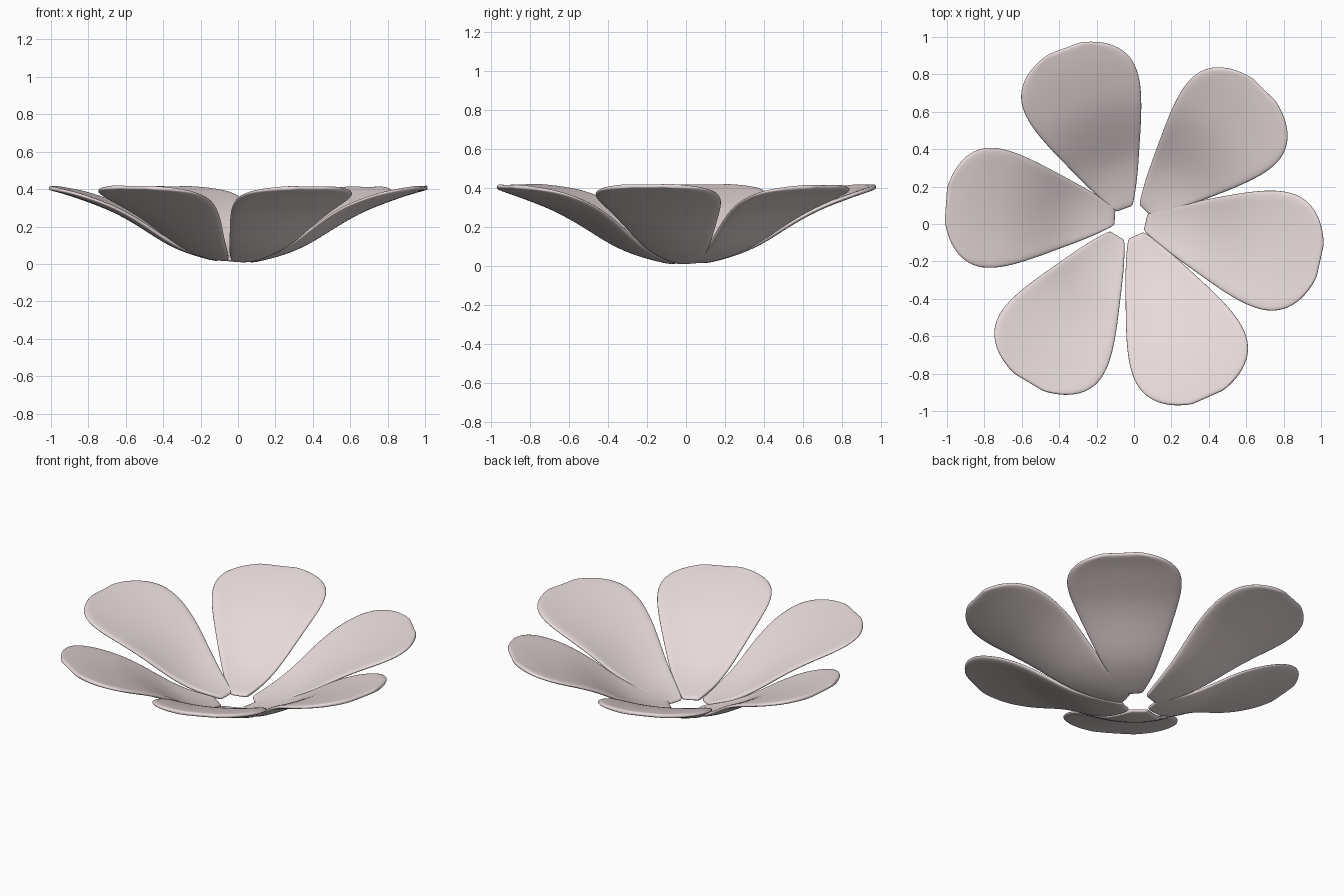
import bpy, math
from mathutils import Vector

if "Cube" in bpy.data.objects:
    bpy.data.objects.remove(bpy.data.objects["Cube"])

mat = bpy.data.materials.new("pale_pink")
mat.diffuse_color = (0.80, 0.70, 0.70, 1)
mat.use_nodes = True
mat.node_tree.nodes["Principled BSDF"].inputs["Base Color"].default_value = mat.diffuse_color

# outline: (fraction of length, half width); bowl: (radius, height)
OUTLINE = [(0, .045), (.05, .075), (.16, .13), (.30, .187), (.45, .25), (.60, .304),
           (.72, .328), (.82, .322), (.91, .275), (.975, .19), (1.01, .09)]
BOWL = [(0, .012), (.08, .018), (.2, .045), (.3, .075), (.38, .112), (.5, .195),
        (.6, .26), (.68, .297), (.8, .342), (.9, .378), (1.05, .418)]
COLS = 8


def height(r):
    for (r0, z0), (r1, z1) in zip(BOWL, BOWL[1:]):
        if r <= r1:
            return z0 + (z1 - z0) * (r - r0) / (r1 - r0)
    return BOWL[-1][1]


def petal(name, base, angle, length):
    a = math.radians(angle)
    along = Vector((math.cos(a), math.sin(a)))
    side = Vector((-along.y, along.x))
    verts, faces = [], []
    for f, w in OUTLINE:
        for j in range(COLS + 1):
            s = j / COLS * 2 - 1
            p = Vector(base) + along * f * length + side * w * s
            verts.append((p.x, p.y, height(p.length)))
    n = COLS + 1
    for i in range(len(OUTLINE) - 1):
        for j in range(COLS):
            k = i * n + j
            faces.append((k, k + n, k + n + 1, k + 1))
    me = bpy.data.meshes.new(name)
    me.from_pydata(verts, [], [tuple(reversed(q)) for q in faces])
    me.materials.append(mat)
    me.shade_smooth()
    # normals face up so thickness grows predictably
    if me.polygons[0].normal.z < 0:
        me.flip_normals()
    ob = bpy.data.objects.new(name, me)
    bpy.context.collection.objects.link(ob)
    # thin sheet with rounded rim
    sol = ob.modifiers.new("thickness", 'SOLIDIFY')
    sol.thickness = 0.024
    sol.offset = 0
    sub = ob.modifiers.new("smooth", 'SUBSURF')
    sub.levels = sub.render_levels = 2


# six petals around the open centre: base point, direction, length
PETALS = [((.06, .01), -12.5, .95), ((.06, .07), 45.5, .90), ((-.05, .08), 110.5, .91),
          ((-.10, .04), 176, .90), ((-.09, -.06), 239, .91), ((.01, -.06), -66, .94)]
for i, (base, angle, length) in enumerate(PETALS):
    petal(f"petal_{i + 1}", base, angle, length)
